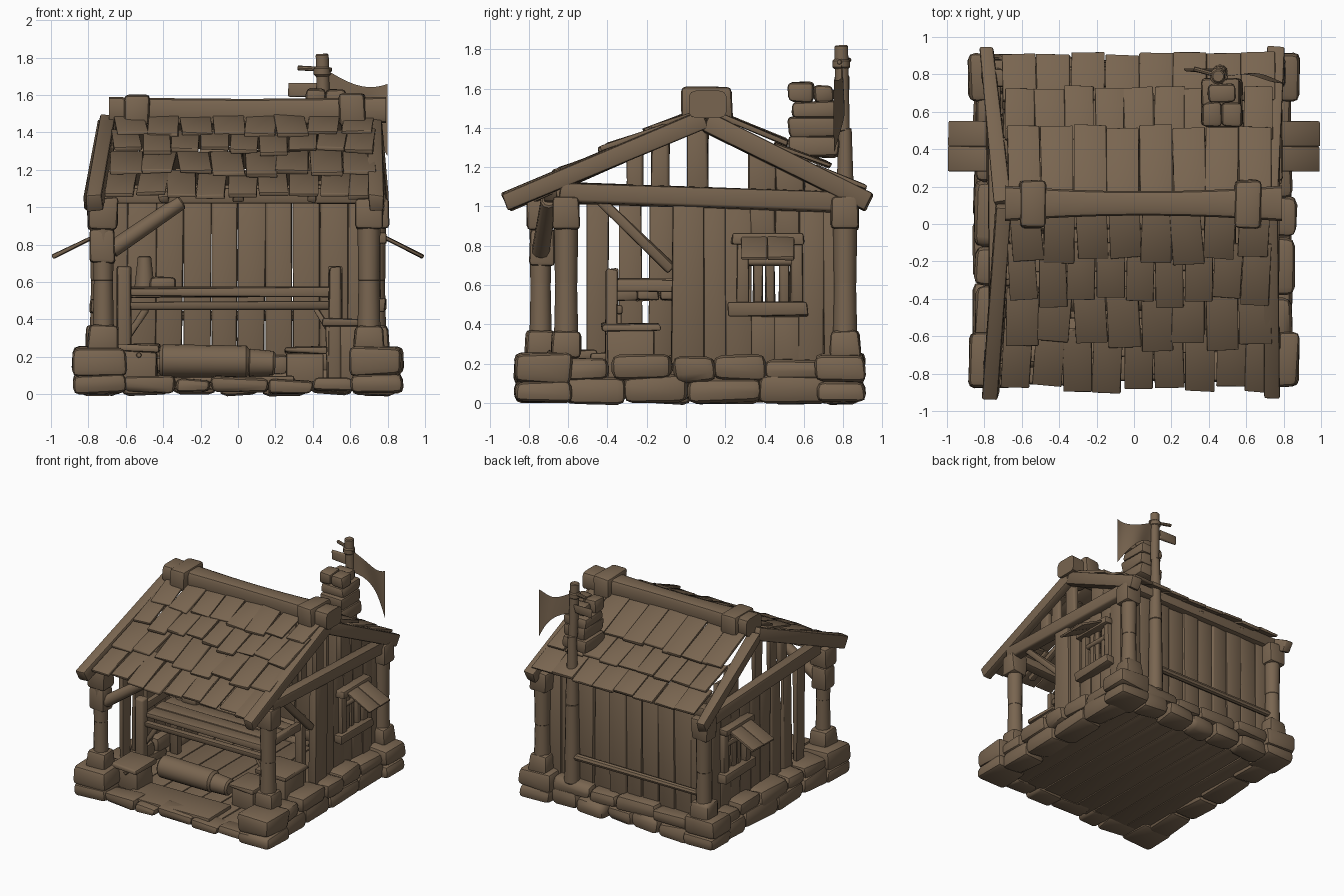
import bpy, bmesh, math, random
from mathutils import Vector, Matrix

random.seed(4)
if "Cube" in bpy.data.objects:
    bpy.data.objects.remove(bpy.data.objects["Cube"])

wood = bpy.data.materials.new("weathered brown")
wood.use_nodes = True
wood.diffuse_color = (0.19, 0.13, 0.08, 1)
wood.node_tree.nodes["Principled BSDF"].inputs["Base Color"].default_value = wood.diffuse_color

parts = {}


def rnd(a):
    return random.uniform(-a, a)


def add(name, bm):
    """Merge a finished piece into the named part."""
    mesh = bpy.data.meshes.new("piece")
    bm.to_mesh(mesh)
    bm.free()
    parts.setdefault(name, bmesh.new()).from_mesh(mesh)
    bpy.data.meshes.remove(mesh)


def box(name, c, size, rot=None, jit=0.008, bev=0.012, taper=1.0):
    """Hand-hewn bevelled block."""
    bm = bmesh.new()
    bmesh.ops.create_cube(bm, size=1)
    for v in bm.verts:
        k = taper if v.co.z > 0 else 1
        v.co = Vector((v.co.x * size[0] * k + rnd(jit), v.co.y * size[1] * k + rnd(jit),
                       v.co.z * size[2] + rnd(jit)))
    bev = min(bev, min(size) * 0.36)
    bmesh.ops.bevel(bm, geom=bm.edges[:], offset=bev, segments=2, profile=0.5, affect='EDGES')
    m = Matrix.Translation(c) @ (rot.to_4x4() if rot else Matrix())
    bmesh.ops.transform(bm, matrix=m, verts=bm.verts)
    add(name, bm)


def span(name, x, y, z, **kw):
    """Block given by its (min, max) ranges."""
    box(name, [(r[0] + r[1]) / 2 for r in (x, y, z)], [r[1] - r[0] for r in (x, y, z)], **kw)


def beam(name, a, b, w, t, **kw):
    """Block stretched between two points."""
    a, b = Vector(a), Vector(b)
    d = b - a
    box(name, (a + b) / 2, (d.length, w, t), d.to_track_quat('X', 'Z').to_matrix(), **kw)


def log(name, a, b, r1, r2, sides=12):
    """Tapered round timber between two points."""
    a, b = Vector(a), Vector(b)
    bm = bmesh.new()
    bmesh.ops.create_cone(bm, cap_ends=True, segments=sides, radius1=r1, radius2=r2, depth=(b - a).length)
    caps = [e for f in bm.faces if len(f.verts) > 4 for e in f.edges]
    bmesh.ops.bevel(bm, geom=caps, offset=min(r1, r2) * 0.2, segments=1, affect='EDGES')
    m = Matrix.Translation((a + b) / 2) @ (b - a).to_track_quat('Z', 'Y').to_matrix().to_4x4()
    bmesh.ops.transform(bm, matrix=m, verts=bm.verts)
    add(name, bm)


def roof_z(y):
    return 1.51 - (0.54 if y > 0.1 else 0.475) * abs(y - 0.1)


def stone_row(lo, hi, z, place, step):
    """Row of rounded stones; place maps a position to x and y ranges."""
    n = round((hi - lo) / step)
    w = (hi - lo) / n
    cuts = [lo] + [lo + i * w + rnd(0.05) for i in range(1, n)] + [hi]
    for p, q in zip(cuts, cuts[1:]):
        x, y = place(p, q, rnd(0.015))
        span("foundation_stones", x, y, (z[0], z[1] + rnd(0.012)), bev=0.045, jit=0.014)


# Foundation and floor
for s in (1, -1):
    side = lambda p, q, o: (sorted((s * 0.64, s * (0.85 + o))), (p, q))
    stone_row(-0.62, 0.72, (0, 0.14), side, 0.3)
    stone_row(-0.62, 0.72, (0.11, 0.23), side, 0.27)
    for y0, y1 in ((-0.87, -0.58), (0.66, 0.91)):
        for z in ((0, 0.11), (0.1, 0.25)):
            span("corner_stones", sorted((s * 0.6, s * 0.88)), (y0, y1), z, bev=0.035, jit=0.012)
back = lambda p, q, o: ((p, q), (0.7, 0.88 + o))
stone_row(-0.62, 0.62, (0, 0.13), back, 0.25)
stone_row(-0.62, 0.62, (0.11, 0.22), back, 0.28)
stone_row(-0.62, 0.62, (0.01, 0.085), lambda p, q, o: ((p, q), (-0.85 + o, -0.68)), 0.27)
n = 8
for i in range(n):
    x = -0.6 + i * 1.2 / (n - 1)
    span("floor_planks", (x - 0.085, x + 0.085), (-0.8 + rnd(0.03), 0.72), (0.025, 0.07), jit=0.003)
span("front_step", (-0.48, 0.3), (-0.8, -0.5), (0.06, 0.095))

# Corner posts with base and cap blocks
for x, y, r in ((0.7, -0.61, 0.06), (-0.72, -0.74, 0.055), (0.73, 0.81, 0.06), (-0.73, 0.81, 0.06)):
    log("corner_posts", (x, y, 0.2), (x, y, 0.62), r * 1.08, r * 0.92)
    log("corner_posts", (x, y, 0.6), (x, y, 1.02), r * 0.95, r * 1.05)
    span("post_bases", (x - 0.085, x + 0.085), (y - 0.08, y + 0.08), (0.23, 0.37), bev=0.025, taper=0.9)
    span("post_caps", (x - 0.075, x + 0.075), (y - 0.07, y + 0.07), (0.88, 1.05), bev=0.02)
span("post_caps", (-0.8, -0.66), (-0.8, -0.67), (0.7, 0.88), bev=0.02)

# Back wall and its rail
n = 10
for i in range(n):
    x = -0.66 + i * 1.32 / (n - 1)
    box("back_wall_planks", (x, 0.76 + rnd(0.008), 0.63), (0.146 + rnd(0.006), 0.035, 0.96 + rnd(0.04)),
        Matrix.Rotation(rnd(0.008), 3, 'Y'))
log("back_rail", (-0.76, 0.82, 0.42), (0.46, 0.82, 0.42), 0.024, 0.028, 8)
beam("back_plate", (-0.76, 0.78, 1.08), (0.76, 0.78, 1.08), 0.09, 0.08)
beam("front_plate", (-0.74, -0.7, 1.06), (0.74, -0.62, 1.06), 0.09, 0.08)
log("front_brace", (-0.68, -0.74, 0.77), (-0.3, -0.7, 1.03), 0.046, 0.04, 10)

# Side walls, gables, windows
for s in (1, -1):
    # Closed planking behind, spaced boards towards the front
    ys = [0.14 + 0.125 * i for i in range(6)] + ([] if s > 0 else [0.01, -0.13, -0.28, -0.45])
    for y in ys:
        rot = Matrix.Rotation(rnd(0.008), 3, 'X')
        x = s * (0.71 + rnd(0.006))
        for z0, z1 in [(0.2, 0.49), (0.83, 1.06)] if 0.3 < y < 0.6 else [(0.18, 1.06)]:
            box("side_wall_planks", (x, y, (z0 + z1) / 2), (0.035, 0.128 if y > 0 else 0.115, z1 - z0), rot)
    if s > 0:
        span("wall_end_board", (0.69, 0.75), (-0.07, 0.09), (0.2, 1.04))
        beam("side_brace", (0.71, -0.44, 1.03), (0.71, -0.07, 0.68), 0.05, 0.05)
    beam("tie_beams", (s * 0.73, -0.64, 1.07), (s * 0.75, 0.82, 1.02), 0.08, 0.1)
    for y, w in ((-0.26, 0.08), (-0.13, 0.09), (0.06, 0.1), (0.39, 0.14), (0.53, 0.14), (0.67, 0.13)):
        span("gable_boards", sorted((s * 0.66, s * 0.7)), (y - w / 2, y + w / 2), (1.03, roof_z(y) - 0.05))
    # Window frame, bars and propped shutter
    xr = lambda a, b: sorted((s * a, s * b))
    span("window_frame", xr(0.7, 0.79), (0.21, 0.62), (0.44, 0.51))
    span("window_frame", xr(0.7, 0.79), (0.23, 0.6), (0.81, 0.87))
    for y in (0.29, 0.56):
        span("window_frame", xr(0.7, 0.76), (y - 0.03, y + 0.03), (0.5, 0.82))
    for y, w in ((0.365, 0.024), (0.43, 0.024), (0.5, 0.024)):
        span("window_bars", xr(0.71, 0.74), (y - w, y + w), (0.5, 0.82))
    span("window_bars", xr(0.71, 0.75), (0.28, 0.56), (0.7, 0.74))
    for y in (0.348, 0.483):
        beam("window_shutters", (s * 0.77, y, 0.845), (s * 0.99, y, 0.735), 0.134, 0.02, jit=0.004)

# Barge boards rising to the ridge
for tip, mid, end in ((-0.77, -0.7, -0.79), (0.74, 0.73, 0.76)):
    beam("barge_boards", (tip, -0.92, 1.02), (mid, 0.1, 1.45), 0.085, 0.1)
    beam("barge_boards", (end, 0.93, 1.02), (mid, 0.1, 1.43), 0.085, 0.1)

# Ridge beam, slightly sagging, with end blocks
bm = bmesh.new()
bmesh.ops.create_cube(bm, size=1)
bmesh.ops.bevel(bm, geom=[e for e in bm.edges if abs(e.verts[0].co.x - e.verts[1].co.x) > 0.5],
                offset=0.2, segments=2, profile=0.5, affect='EDGES')
bmesh.ops.subdivide_edges(bm, edges=[e for e in bm.edges if abs(e.verts[0].co.x - e.verts[1].co.x) > 0.5],
                          cuts=8)
for v in bm.verts:
    u = v.co.x * 2
    v.co = (0.05 + 0.74 * u, 0.11 + v.co.y * (0.13 + 0.06 * u * u), 1.51 + 0.01 * u * u + v.co.z * 0.14)
add("ridge_beam", bm)
for x in (-0.545, 0.61):
    span("ridge_blocks", (x - 0.07, x + 0.07), (-0.02, 0.235), (1.435, 1.605), bev=0.025)

# Overlapping roof shingles, with looser rows on the front
for row, (y_top, y_low, loose, tilt) in enumerate((
        (0.08, -0.2, 1, 0.02), (-0.1, -0.42, 1, 0.035), (-0.34, -0.65, 1, 0.03), (-0.56, -0.88, 1, 0.02),
        (0.12, 0.52, 0.3, 0.04), (0.45, 0.73, 0.3, 0.04), (0.66, 0.91, 0.3, 0.02))):
    n = 8 + row % 2
    left, right = -0.64 - 0.07 * abs(y_low), 0.71 + 0.05 * abs(y_low)
    w = (right - left) / n
    for i in range(n):
        x = left + (i + 0.5) * w + rnd(0.008) * loose
        yl = y_low + rnd(0.03) * loose
        lean = rnd(0.012) * loose
        lift = rnd(0.006)
        beam("roof_shingles", (x + lean, y_top, roof_z(y_top) - 0.01 + lift),
             (x - lean, yl, roof_z(yl) + tilt + lift), w - 0.002 - 0.006 * loose, 0.022, bev=0.005, jit=0.005)
# Rafters under the shingles
for x in (-0.4, 0, 0.4):
    for y in (-0.78, 0.82):
        beam("rafters", (x, 0.1, 1.43), (x, y, roof_z(y) - 0.05), 0.05, 0.05)

# Chimney, flue and mast
for x, y, z in (((0.36, 0.58), (0.52, 0.78), (1.25, 1.36)), ((0.37, 0.57), (0.52, 0.77), (1.35, 1.455)),
                ((0.36, 0.57), (0.54, 0.78), (1.45, 1.535)), ((0.36, 0.47), (0.52, 0.65), (1.53, 1.635)),
                ((0.47, 0.58), (0.52, 0.65), (1.53, 1.63)), ((0.4, 0.54), (0.65, 0.75), (1.53, 1.62))):
    span("chimney_stones", x, y, z, bev=0.024)
log("flue_post", (0.46, 0.81, 0.2), (0.46, 0.81, 0.85), 0.06, 0.05)
log("flue_post", (0.46, 0.81, 0.84), (0.46, 0.81, 1.4), 0.052, 0.033)
log("mast", (0.46, 0.8, 1.38), (0.45, 0.79, 1.82), 0.035, 0.036)
log("mast", (0.45, 0.79, 1.7), (0.45, 0.79, 1.75), 0.045, 0.045)
log("mast_crossbar", (0.32, 0.83, 1.745), (0.5, 0.78, 1.735), 0.013, 0.013, 8)
span("mast_sign", (0.27, 0.43), (0.81, 0.83), (1.595, 1.665))

# Drooping flag
bm = bmesh.new()
bmesh.ops.create_grid(bm, x_segments=14, y_segments=8, size=0.5)
for v in bm.verts:
    u, t = v.co.x + 0.5, v.co.y + 0.5
    top = 1.73 - 0.11 * math.sin(u * 2) + 0.03 * u
    low = 1.56 - 0.28 * u * u
    v.co = (0.48 + 0.32 * u, 0.79 + 0.04 * math.sin(u * 4.2 + t) * u, low + (top - low) * t)
bmesh.ops.solidify(bm, geom=bm.faces[:], thickness=0.008)
add("flag", bm)

# Workbench
for x in (-0.61, 0.52):
    for y in (-0.38, 0.06):
        span("bench_posts", (x - 0.035, x + 0.035), (y - 0.03, y + 0.03), (0.06, 0.68))
    beam("bench_brackets", (x * 0.98, -0.35, 0.3), (x * 0.8, -0.35, 0.46), 0.035, 0.03)
    span("bench_rails", (x - 0.025, x + 0.025), (-0.38, 0.06), (0.57, 0.63))
for i in range(4):
    y = -0.31 + i * 0.115
    span("bench_top", (-0.58, 0.5), (y - 0.057, y + 0.057), (0.52, 0.57))
span("bench_rails", (-0.6, 0.5), (-0.38, -0.33), (0.45, 0.5))

# Sacks on the bench
log("sacks", (-0.5, 0, 0.56), (-0.5, 0, 0.74), 0.055, 0.035)
box("sacks", (-0.4, 0, 0.59), (0.14, 0.13, 0.07), bev=0.03)

# Log on the floor with a narrower end
log("floor_log", (-0.42, -0.38, 0.18), (0.06, -0.38, 0.175), 0.088, 0.085, 16)
log("floor_log", (0.05, -0.38, 0.17), (0.2, -0.38, 0.165), 0.075, 0.065, 16)

# Crates with lids
for x, y, w, z in ((-0.53, -0.58, 0.1, 0.23), (0.36, -0.36, 0.1, 0.22), (0.59, -0.28, 0.12, 0.37)):
    span("crates", (x - w, x + w), (y - w, y + w), (0.06, z))
    span("crate_lids", (x - w - 0.015, x + w + 0.015), (y - w - 0.03, y + w + 0.03), (z, z + 0.035))
log("crate_knobs", (-0.53, -0.7, 0.21), (-0.53, -0.67, 0.21), 0.015, 0.015, 8)

# Build one object for each part
for name, bm in parts.items():
    mesh = bpy.data.meshes.new(name)
    bm.to_mesh(mesh)
    bm.free()
    mesh.materials.append(wood)
    ob = bpy.data.objects.new(name, mesh)
    bpy.context.collection.objects.link(ob)
    bpy.ops.object.select_all(action='DESELECT')
    ob.select_set(True)
    bpy.context.view_layer.objects.active = ob
    bpy.ops.object.shade_smooth_by_angle(angle=math.radians(40))
